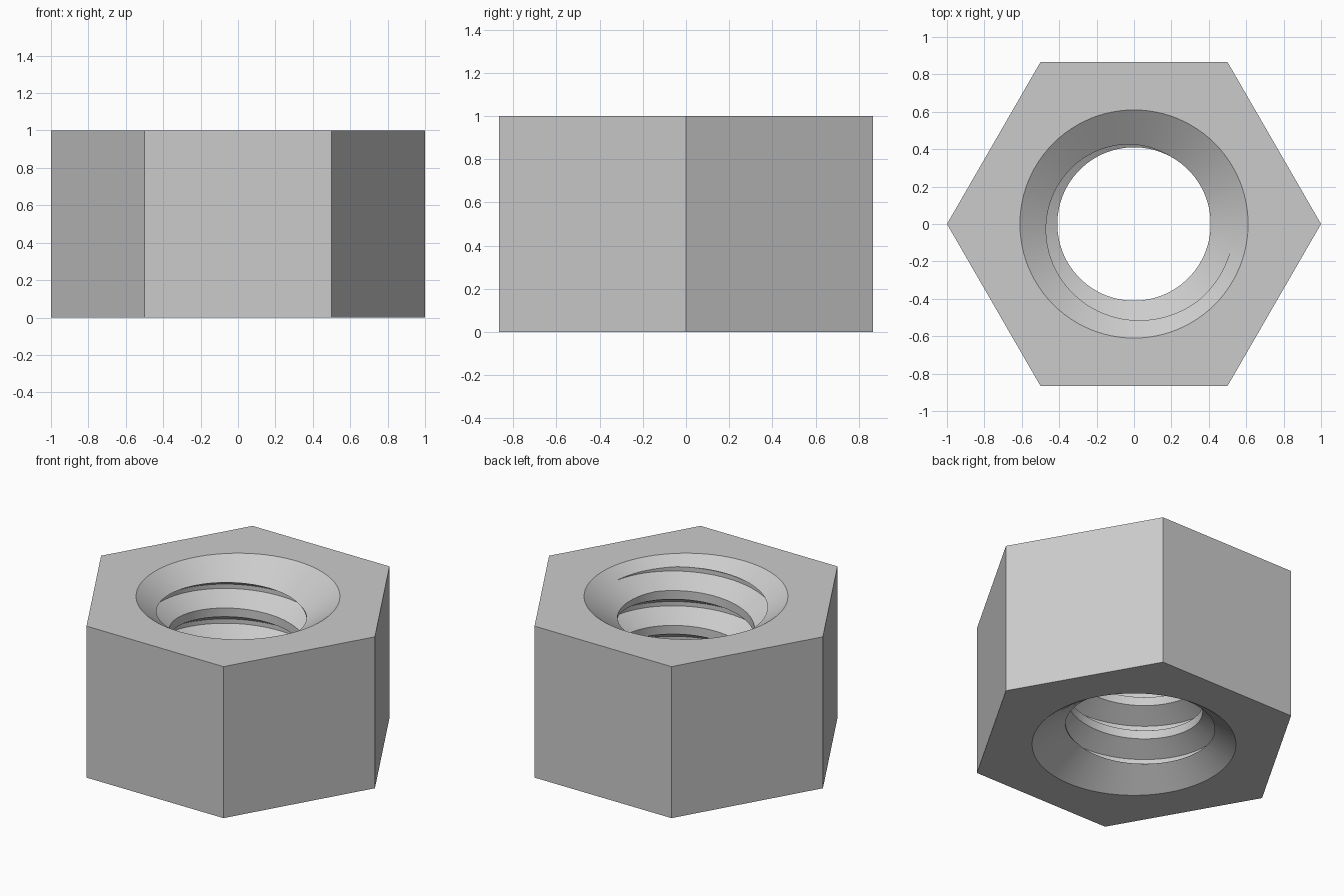
import bpy
import bmesh
from math import cos, sin, tau, radians, sqrt

if "Cube" in bpy.data.objects:
    bpy.data.objects.remove(bpy.data.objects["Cube"])

SEG = 96                          # segments per turn
HEIGHT = 1.0
BORE, MOUTH, SINK = 0.41, 0.61, 0.14   # hole radius, countersink radius and depth
PITCH = 0.23
ROOT = BORE + 0.541 * PITCH       # radius at the bottom of the thread groove

steel = bpy.data.materials.new("plain_grey_steel")
steel.use_nodes = True
grey = (0.6, 0.6, 0.6, 1)
steel.diffuse_color = grey
steel.node_tree.nodes["Principled BSDF"].inputs["Base Color"].default_value = grey


def make_object(name, bm):
    bmesh.ops.recalc_face_normals(bm, faces=bm.faces)
    mesh = bpy.data.meshes.new(name)
    bm.to_mesh(mesh)
    bm.free()
    mesh.materials.append(steel)
    obj = bpy.data.objects.new(name, mesh)
    bpy.context.collection.objects.link(obj)
    return obj


def skin(name, rings):
    """Join successive closed rings of points and cap both ends."""
    bm = bmesh.new()
    loops = [[bm.verts.new(p) for p in ring] for ring in rings]
    n = len(loops[0])
    for a, b in zip(loops, loops[1:]):
        for i in range(n):
            j = (i + 1) % n
            bm.faces.new((a[i], a[j], b[j], b[i]))
    bm.faces.new(loops[0])
    bm.faces.new(loops[-1])
    return make_object(name, bm)


def circle(radius, z, sides):
    return [(radius * cos(tau * i / sides), radius * sin(tau * i / sides), z)
            for i in range(sides)]


def cut(target, cutter):
    cutter.hide_render = True
    mod = target.modifiers.new("cut", "BOOLEAN")
    mod.operation = "DIFFERENCE"
    mod.solver = "EXACT"
    mod.object = cutter
    bpy.ops.object.select_all(action="DESELECT")
    bpy.context.view_layer.objects.active = target
    target.select_set(True)
    bpy.ops.object.modifier_apply(modifier=mod.name)
    bpy.data.objects.remove(cutter)


# Six-sided body
nut = skin("hex_nut", [circle(1, 0, 6), circle(1, HEIGHT, 6)])

# Bore with a countersink at each end, the cones carried past the faces
over = 0.05
flare = MOUTH + over * (MOUTH - BORE) / SINK
bore = skin("bore_cutter", [circle(flare, -over, SEG), circle(BORE, SINK, SEG),
                            circle(BORE, HEIGHT - SINK, SEG),
                            circle(flare, HEIGHT + over, SEG)])
cut(nut, bore)

# Right-handed 60 degree thread groove, swept from below the nut to above it
inner = BORE - 0.02
flank = (ROOT - inner) / sqrt(3)
flat = PITCH / 8
section = [(inner, -flank), (ROOT, 0), (ROOT, flat), (inner, flat + flank)]
# Height at angle zero of the groove's lower root corner
start = 0.95 - 6 * PITCH
rings = []
for step in range(8 * SEG + 1):
    angle = tau * step / SEG
    lift = start + PITCH * step / SEG
    rings.append([(r * cos(angle), r * sin(angle), lift + z) for r, z in section])
cut(nut, skin("thread_cutter", rings))

# Smooth thread and countersink, crisp hexagon
nut.select_set(True)
bpy.context.view_layer.objects.active = nut
bpy.ops.object.shade_smooth_by_angle(angle=radians(25))
